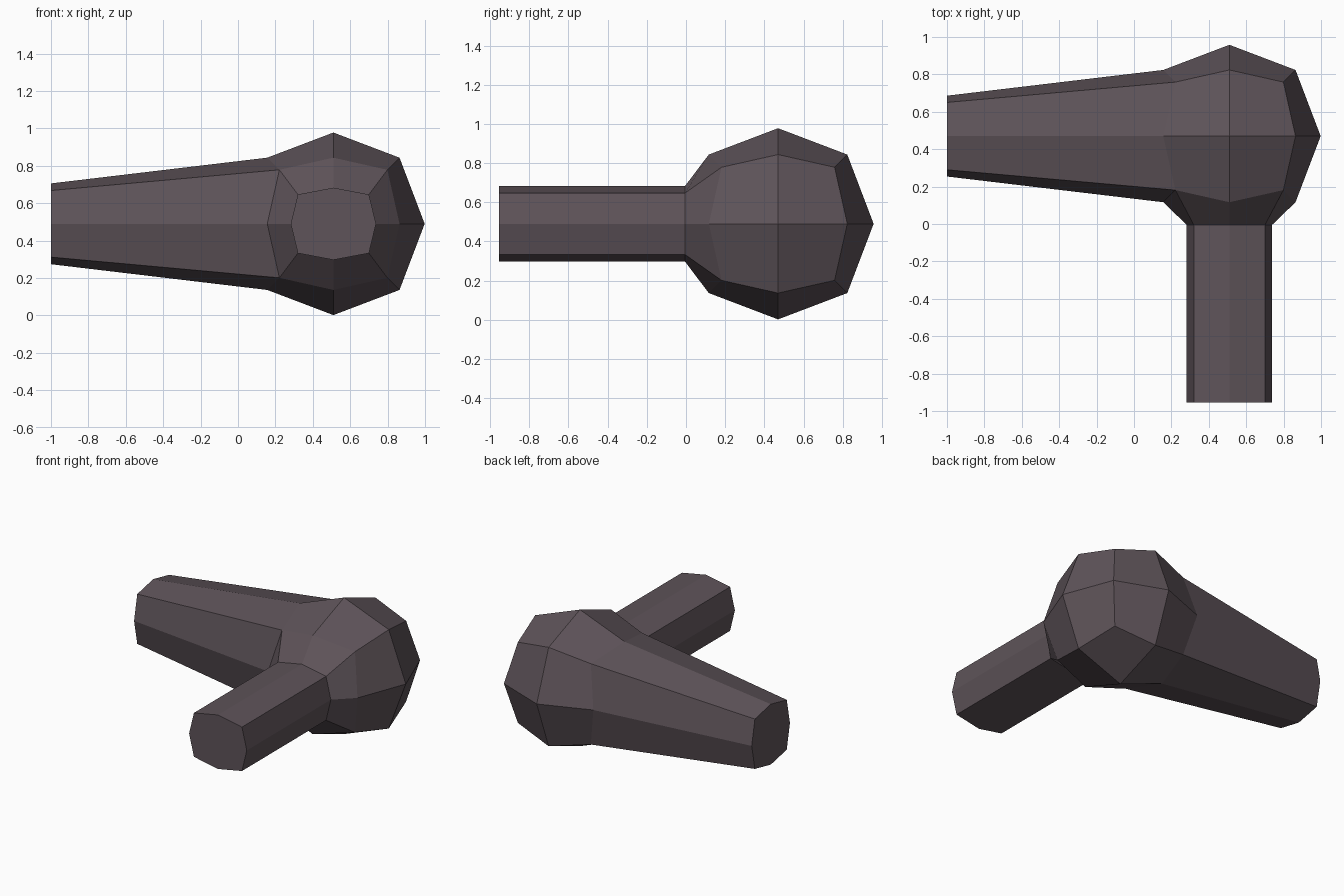
import bpy, bmesh
from mathutils import Vector

if "Cube" in bpy.data.objects:
    bpy.data.objects.remove(bpy.data.objects["Cube"])

CENTRE = Vector((0.51, 0.47, 0.49))

mat = bpy.data.materials.new("dusky brown")
mat.diffuse_color = (0.112, 0.087, 0.1, 1)
mat.use_nodes = True
mat.node_tree.nodes["Principled BSDF"].inputs["Base Color"].default_value = mat.diffuse_color

# Ball: a cube subdivided once and pushed out to a sphere
bm = bmesh.new()
bmesh.ops.create_cube(bm, size=2)
bmesh.ops.subdivide_edges(bm, edges=bm.edges[:], cuts=1, use_grid_fill=True)
for v in bm.verts:
    on_axis = sum(abs(c) > 0.5 for c in v.co) == 1
    v.co = v.co.normalized() * (0.488 if on_axis else 0.5)


def open_side(axis):
    """Merge the four faces on the negative side of an axis into one octagon."""
    pole = min(bm.verts, key=lambda v: v.co[axis])
    ring = {v for f in pole.link_faces for v in f.verts} - {pole}
    bmesh.ops.dissolve_verts(bm, verts=[pole])
    return next(f for f in bm.faces if set(f.verts) == ring)


def extrude(face, axis, pos, side, up):
    """Extrude an octagon to a flat ring; side/up = (corner, middle) half sizes."""
    new = bmesh.ops.extrude_discrete_faces(bm, faces=[face])["faces"][0]
    across = 1 - axis
    for v in new.verts:
        s, u = v.co[across], v.co.z
        corner = abs(s) > 0.05 and abs(u) > 0.05
        for i, value, size in ((across, s, side), (2, u, up)):
            sign = 0 if abs(value) < 0.05 else (1 if value > 0 else -1)
            v.co[i] = sign * (size[0] if corner else size[1])
        v.co[axis] = pos - CENTRE[axis]
    return new


# Tapered arm towards -x
extrude(open_side(0), 0, -1.0, (0.18, 0.216), (0.178, 0.216))

# Straight arm towards -y, with a short shoulder first
side, up = (0.19, 0.228), (0.157, 0.193)
shoulder = extrude(open_side(1), 1, -0.005, side, up)
extrude(shoulder, 1, -0.955, side, up)

bmesh.ops.recalc_face_normals(bm, faces=bm.faces[:])
bmesh.ops.translate(bm, verts=bm.verts[:], vec=CENTRE)
mesh = bpy.data.meshes.new("elbow_joint")
bm.to_mesh(mesh)
bm.free()
mesh.materials.append(mat)
obj = bpy.data.objects.new("elbow_joint", mesh)
bpy.context.collection.objects.link(obj)
